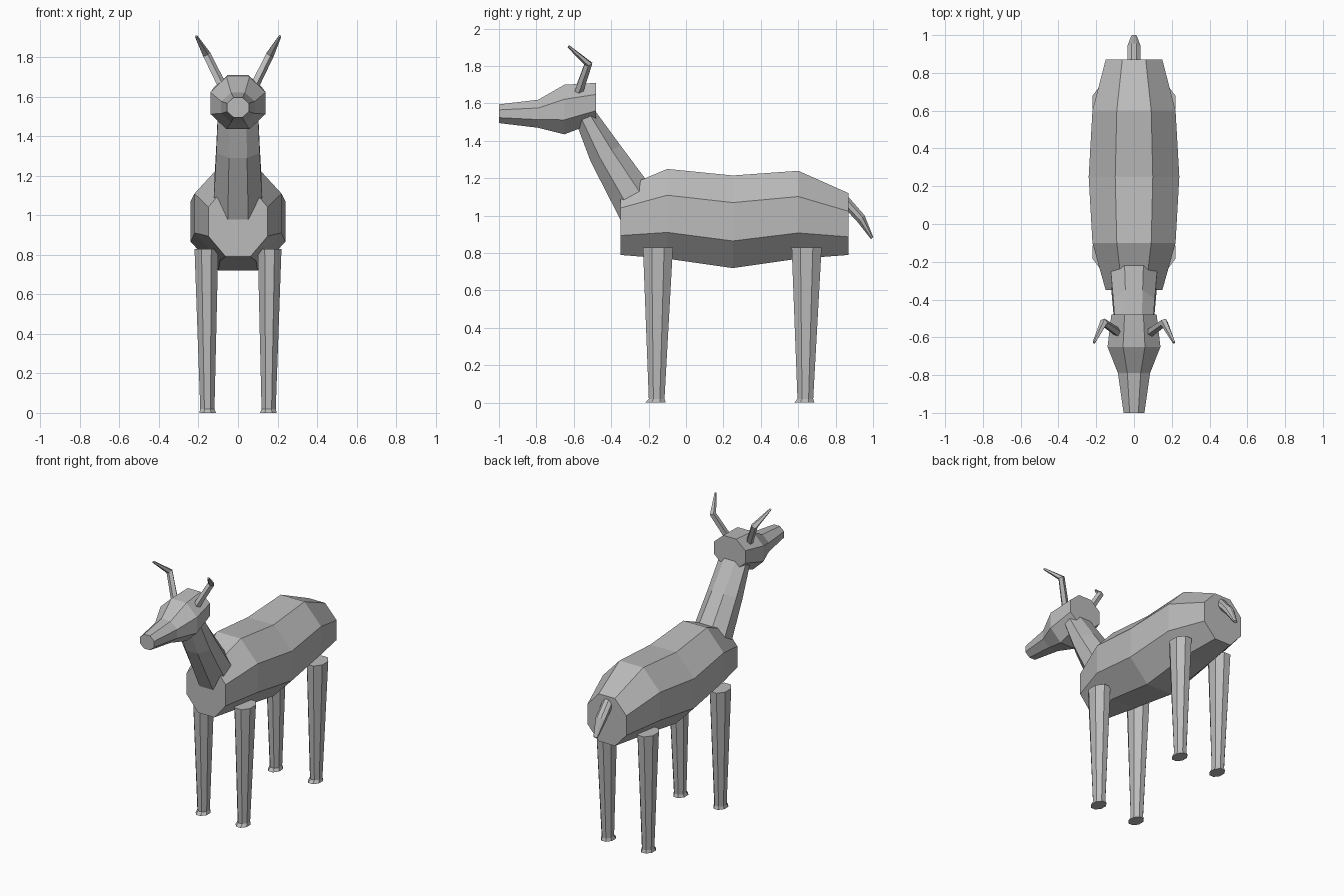
import bpy, bmesh, math
from mathutils import Vector

cube = bpy.data.objects.get("Cube")
if cube:
    bpy.data.objects.remove(cube, do_unlink=True)

grey = bpy.data.materials.new("plain grey")
grey.use_nodes = True
grey.diffuse_color = (0.5, 0.5, 0.5, 1)
grey.node_tree.nodes["Principled BSDF"].inputs["Base Color"].default_value = (0.5, 0.5, 0.5, 1)


def loft(name, rings, sides=8):
    """Skin a tube through rings of (centre, half axis u, half axis v); flat side facets."""
    bm = bmesh.new()
    k = 1 / math.cos(math.pi / sides)
    loops = []
    for c, u, v in rings:
        angles = [(i + 0.5) * math.tau / sides for i in range(sides)]
        loops.append([bm.verts.new(Vector(c) + k * (math.cos(a) * Vector(u) + math.sin(a) * Vector(v)))
                      for a in angles])
    for a, b in zip(loops, loops[1:]):
        for i in range(sides):
            j = (i + 1) % sides
            bm.faces.new((a[i], a[j], b[j], b[i]))
    bm.faces.new(loops[0])
    bm.faces.new(loops[-1])
    bmesh.ops.recalc_face_normals(bm, faces=bm.faces)
    mesh = bpy.data.meshes.new(name)
    bm.to_mesh(mesh)
    bm.free()
    mesh.materials.append(grey)
    obj = bpy.data.objects.new(name, mesh)
    bpy.context.collection.objects.link(obj)
    return obj


def along_y(name, stations):
    """Loft along y from (y, half width, bottom, top)."""
    return loft(name, [((0, y, (lo + hi) / 2), (w, 0, 0), (0, 0, (hi - lo) / 2))
                       for y, w, lo, hi in stations])


def sweep(name, points, radii, sides):
    """Loft round rings along a bent path."""
    pts = [Vector(p) for p in points]
    rings = []
    for i, p in enumerate(pts):
        t = (pts[min(i + 1, len(pts) - 1)] - pts[max(i - 1, 0)]).normalized()
        u = t.cross(Vector((0, 1, 0))).normalized()
        rings.append((p, u * radii[i], t.cross(u) * radii[i]))
    return loft(name, rings, sides)


# Trunk and head
along_y("body", [(-0.35, 0.15, 0.79, 1.145), (-0.1, 0.22, 0.77, 1.25), (0.25, 0.24, 0.72, 1.215),
                 (0.6, 0.22, 0.77, 1.24), (0.87, 0.15, 0.79, 1.12)])
along_y("head", [(-1, 0.055, 1.495, 1.595), (-0.79, 0.085, 1.47, 1.62),
                 (-0.65, 0.14, 1.435, 1.70), (-0.48, 0.12, 1.50, 1.71)])

# Neck, from (front y, z, back y, z, half width)
rings = []
for fy, fz, by, bz, w in [(-0.30, 0.88, -0.10, 1.04, 0.13), (-0.51, 1.29, -0.35, 1.375, 0.11),
                          (-0.60, 1.53, -0.50, 1.58, 0.10)]:
    rings.append(((0, (fy + by) / 2, (fz + bz) / 2), (w, 0, 0), (0, (by - fy) / 2, (bz - fz) / 2)))
loft("neck", rings)

# Tail
rings = []
for y, z, w, d in [(0.84, 1.09, 0.035, 0.028), (0.935, 0.985, 0.035, 0.026), (0.995, 0.88, 0.014, 0.008)]:
    rings.append(((0, y, z), (w, 0, 0), (0, d * 0.75, d * 0.66)))
loft("tail", rings)

for side, s in (("left", 1), ("right", -1)):
    # Horns
    sweep(side + "_horn", [(s * 0.07, -0.585, 1.63), (s * 0.16, -0.522, 1.812), (s * 0.212, -0.628, 1.905)],
          (0.02, 0.018, 0.006), 5)
    # Legs with slightly flared feet
    for end, y in (("front", -0.15), ("rear", 0.645)):
        loft(f"{end}_{side}_leg", [((s * x, y + dy, z), (w, 0, 0), (0, d, 0))
                                   for x, dy, z, w, d in [(0.16, 0, 0.83, 0.06, 0.08),
                                                          (0.155, -0.007, 0.02, 0.036, 0.042),
                                                          (0.154, -0.013, 0, 0.042, 0.055)]])
